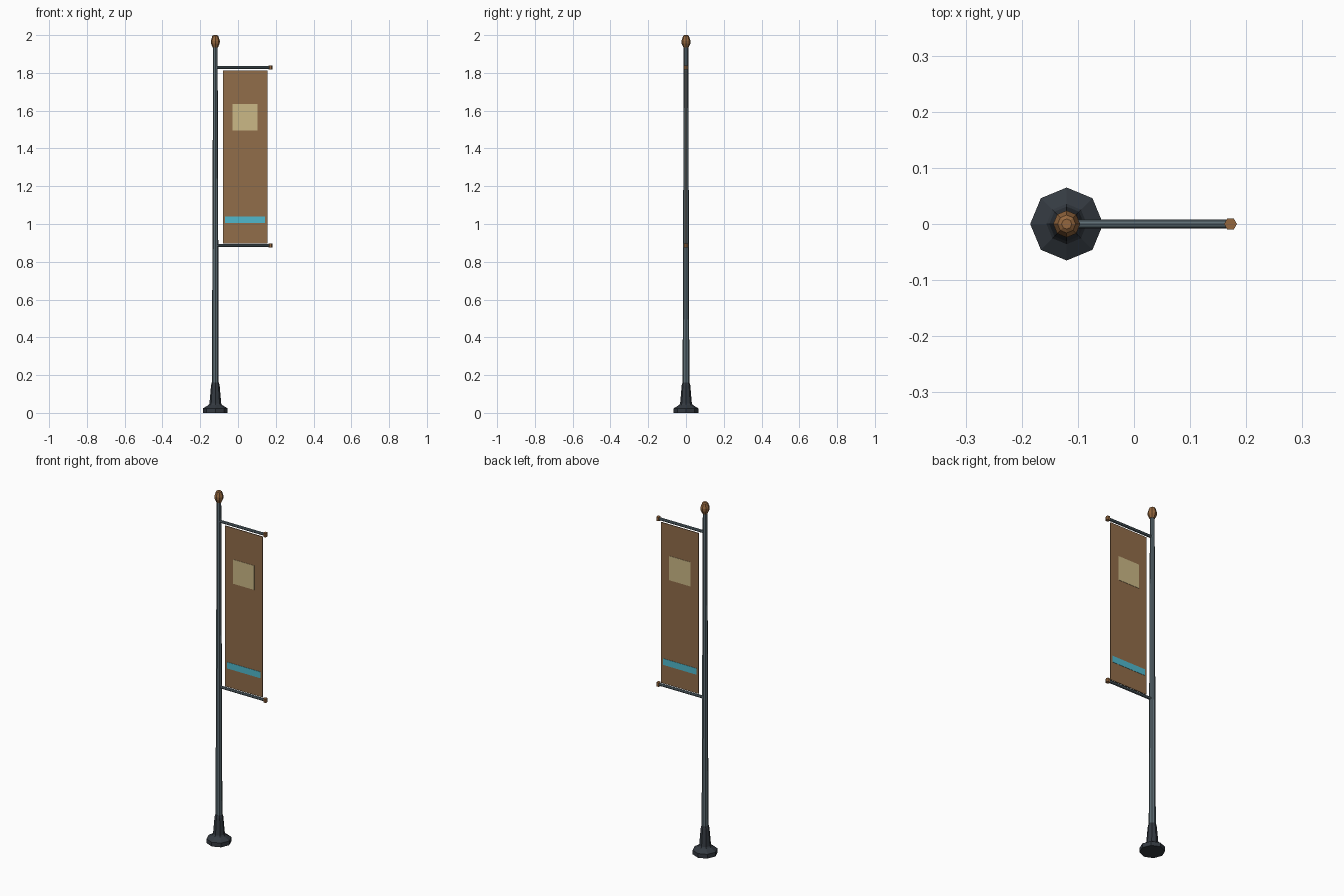
import bpy, math
from mathutils import Matrix

if "Cube" in bpy.data.objects:
    bpy.data.objects.remove(bpy.data.objects["Cube"])

POLE_X = -0.12


def material(name, rgb):
    m = bpy.data.materials.new(name)
    lin = [((c / 255 + 0.055) / 1.055) ** 2.4 for c in rgb]
    m.diffuse_color = (*lin, 1)
    m.use_nodes = True
    m.node_tree.nodes["Principled BSDF"].inputs["Base Color"].default_value = m.diffuse_color
    return m


STEEL = material("steel grey", (92, 108, 115))
IRON = material("dark iron", (52, 58, 65))
BRONZE = material("bronze", (148, 103, 62))
CLOTH = material("brown cloth", (145, 109, 74))
TAN = material("tan patch", (203, 184, 134))
CYAN = material("cyan stripe", (80, 184, 204))


def add_mesh(name, verts, faces, mat):
    me = bpy.data.meshes.new(name)
    me.from_pydata(verts, [], faces)
    me.materials.append(mat)
    ob = bpy.data.objects.new(name, me)
    bpy.context.collection.objects.link(ob)
    return ob


def lathe(name, profile, sides, mat, matrix):
    """Faceted solid from (radius, height) rings with capped ends."""
    verts, faces = [], []
    for r, h in profile:
        for i in range(sides):
            a = math.tau * i / sides
            verts.append((r * math.cos(a), r * math.sin(a), h))
    for k in range(len(profile) - 1):
        for i in range(sides):
            j = (i + 1) % sides
            a, b = k * sides, (k + 1) * sides
            faces.append((a + i, a + j, b + j, b + i))
    faces.append(tuple(reversed(range(sides))))
    faces.append(tuple(range(len(verts) - sides, len(verts))))
    ob = add_mesh(name, verts, faces, mat)
    ob.data.transform(matrix)
    return ob


def panel(name, x0, x1, z0, z1, depth, mat):
    """Thin upright box centred on y = 0."""
    bpy.ops.mesh.primitive_cube_add(size=1, location=((x0 + x1) / 2, 0, (z0 + z1) / 2))
    ob = bpy.context.object
    ob.name = name
    ob.scale = (x1 - x0, depth, z1 - z0)
    ob.data.materials.append(mat)
    return ob


# Post: flared foot, tapered pole and acorn finial
axis = Matrix.Translation((POLE_X, 0, 0))
lathe("base", [(0.065, 0), (0.065, 0.024), (0.036, 0.042), (0.031, 0.05),
               (0.023, 0.145), (0.019, 0.16)], 8, IRON, axis)
lathe("pole", [(0.018, 0.15), (0.012, 1.945)], 8, STEEL, axis)
lathe("finial", [(0.014, 1.935), (0.023, 1.955), (0.024, 1.97),
                 (0.016, 1.995), (0.009, 2.0)], 8, BRONZE, axis)

# Banner arms with end caps
for label, z in (("upper", 1.828), ("lower", 0.886)):
    along_x = Matrix.Translation((POLE_X, 0, z)) @ Matrix.Rotation(math.pi / 2, 4, 'Y')
    lathe(label + "_arm", [(0.008, 0), (0.008, 0.29)], 8, STEEL, along_x)
    lathe(label + "_arm_cap", [(0.0115, -0.011), (0.0115, 0.011)], 6, BRONZE,
          Matrix.Translation((0.172, 0, z)))

# Hanging banner with markings showing on both sides
panel("banner", -0.08, 0.155, 0.898, 1.812, 0.004, CLOTH)
panel("banner_patch", -0.03, 0.104, 1.496, 1.634, 0.007, TAN)
panel("banner_stripe", -0.068, 0.143, 1.004, 1.04, 0.007, CYAN)
